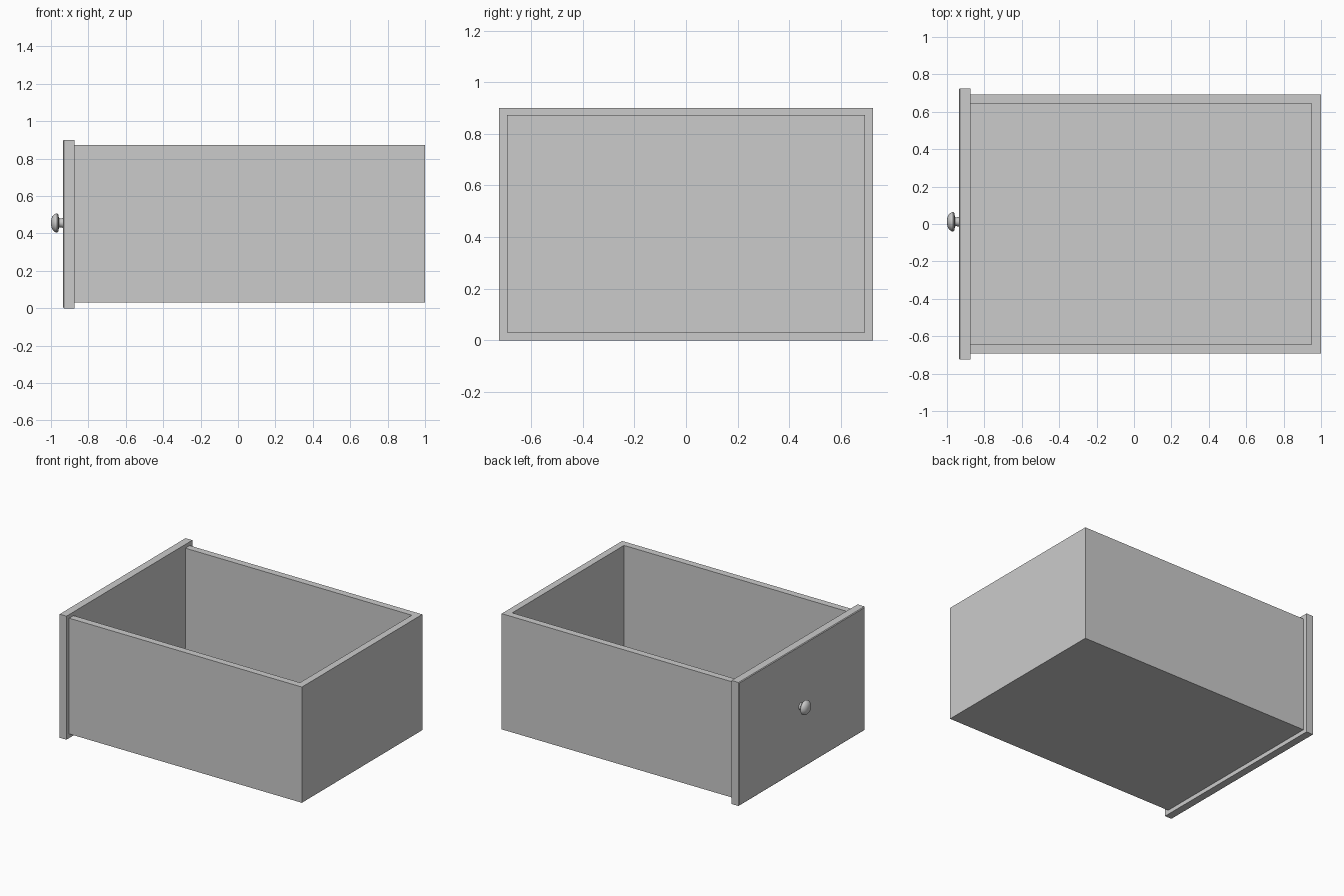
import bpy, bmesh, math
from mathutils import Matrix

cube = bpy.data.objects.get("Cube")
if cube:
    bpy.data.objects.remove(cube, do_unlink=True)

GREY = (0.6, 0.6, 0.6, 1)
grey = bpy.data.materials.new("plain_grey")
grey.use_nodes = True
grey.diffuse_color = GREY
grey.node_tree.nodes["Principled BSDF"].inputs["Base Color"].default_value = GREY


def finish(name, bm):
    mesh = bpy.data.meshes.new(name)
    bmesh.ops.recalc_face_normals(bm, faces=bm.faces)
    bm.to_mesh(mesh)
    bm.free()
    mesh.materials.append(grey)
    obj = bpy.data.objects.new(name, mesh)
    bpy.context.collection.objects.link(obj)
    return obj


def box(name, low, high):
    bm = bmesh.new()
    bmesh.ops.create_cube(bm, size=1)
    for v in bm.verts:
        v.co = [a if c < 0 else b for a, b, c in zip(low, high, v.co)]
    return finish(name, bm)


# Overhanging panel with a slightly eased outer edge
PANEL_BACK, WALL = -0.875, 0.05
panel = box("drawer_front", (-0.935, -0.725, 0), (PANEL_BACK, 0.725, 0.9))
bm = bmesh.new()
bm.from_mesh(panel.data)
outer = [e for e in bm.edges if all(v.co.x < -0.9 for v in e.verts)]
bmesh.ops.bevel(bm, geom=outer, offset=0.005, segments=1, affect='EDGES')
bm.to_mesh(panel.data)
bm.free()

# Open tray: a U of walls extruded from one outline, closed by the panel
W, END, BOTTOM, TOP = 0.693, 1.0, 0.03, 0.873
outline = [(PANEL_BACK, -W), (END, -W), (END, W), (PANEL_BACK, W),
           (PANEL_BACK, W - WALL), (END - WALL, W - WALL),
           (END - WALL, WALL - W), (PANEL_BACK, WALL - W)]
bm = bmesh.new()
base = bm.faces.new([bm.verts.new((x, y, BOTTOM)) for x, y in outline])
top = bmesh.ops.extrude_face_region(bm, geom=[base])["geom"]
bmesh.ops.translate(bm, vec=(0, 0, TOP - BOTTOM),
                    verts=[g for g in top if isinstance(g, bmesh.types.BMVert)])
finish("drawer_walls", bm)
box("drawer_floor", (PANEL_BACK, WALL - W, BOTTOM), (END - WALL, W - WALL, BOTTOM + WALL))

# Turned knob: (radius, distance out from the panel)
profile = [(0.027, -0.002), (0.025, 0.006), (0.023, 0.016), (0.026, 0.022),
           (0.046, 0.026), (0.052, 0.032), (0.051, 0.039), (0.046, 0.048),
           (0.036, 0.057), (0.022, 0.063), (0, 0.065)]
bm = bmesh.new()
points = [bm.verts.new((r, 0, h)) for r, h in profile]
edges = [bm.edges.new(pair) for pair in zip(points, points[1:])]
bmesh.ops.spin(bm, geom=points + edges, cent=(0, 0, 0), axis=(0, 0, 1),
               angle=math.tau, steps=32, use_duplicate=False)
bmesh.ops.remove_doubles(bm, verts=bm.verts, dist=0.0005)
bm.transform(Matrix.Translation((-0.935, 0.012, 0.456)) @ Matrix.Rotation(-math.pi / 2, 4, 'Y'))
knob = finish("knob", bm)
bpy.ops.object.select_all(action='DESELECT')
knob.select_set(True)
bpy.context.view_layer.objects.active = knob
bpy.ops.object.shade_smooth_by_angle(angle=math.radians(40))
